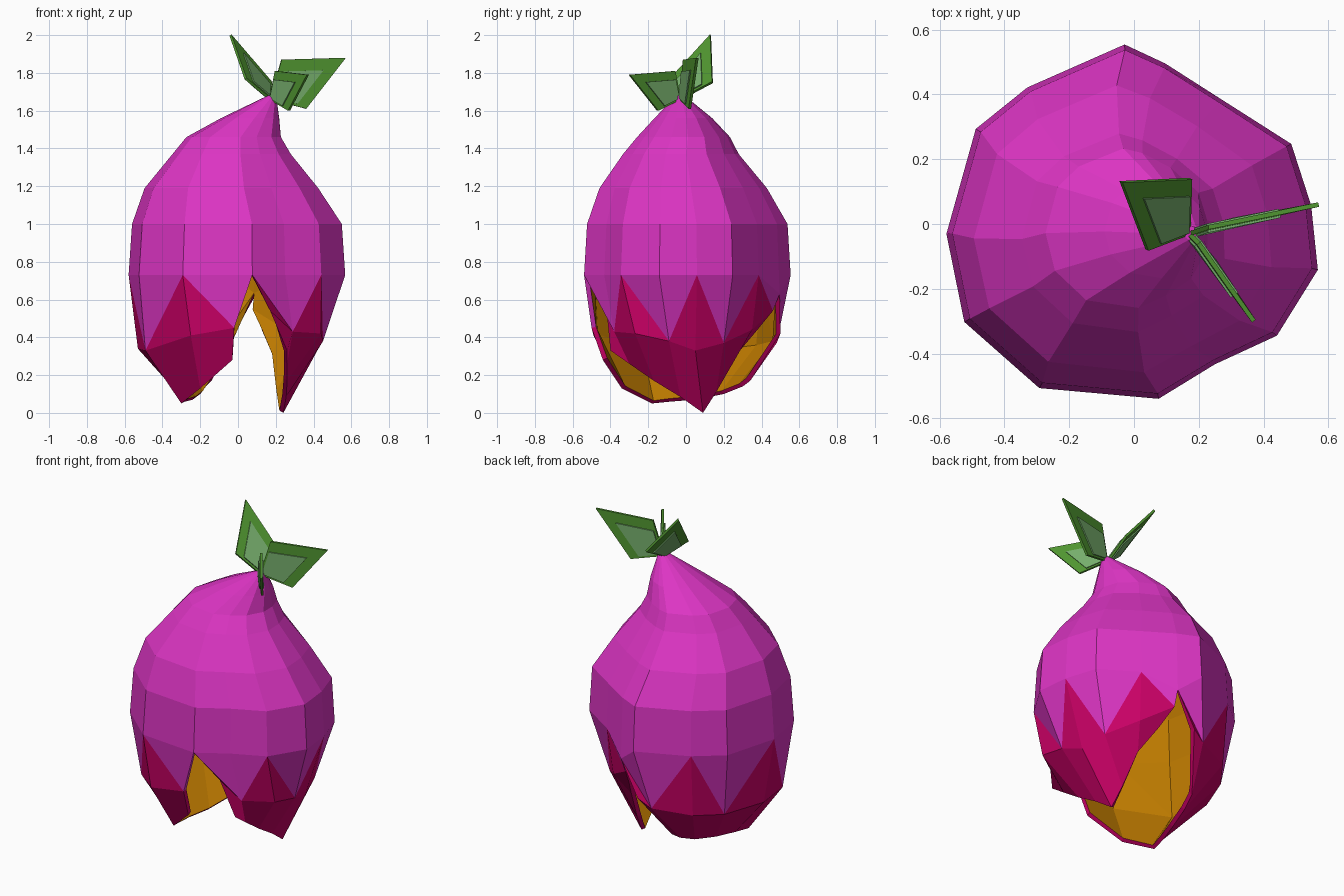
import bpy, bmesh
from math import radians, cos, sin
from mathutils import Vector as V

if "Cube" in bpy.data.objects:
    bpy.data.objects.remove(bpy.data.objects["Cube"])


def material(name, rgb):
    m = bpy.data.materials.new(name)
    m.diffuse_color = (*rgb, 1)
    m.use_nodes = True
    m.node_tree.nodes["Principled BSDF"].inputs["Base Color"].default_value = m.diffuse_color
    return m


def add_object(name, bm, mats, thick, offset):
    me = bpy.data.meshes.new(name)
    bm.to_mesh(me)
    bm.free()
    ob = bpy.data.objects.new(name, me)
    bpy.context.collection.objects.link(ob)
    for m in mats:
        me.materials.append(m)
    s = ob.modifiers.new("thickness", 'SOLIDIFY')
    s.thickness, s.offset = thick, offset
    return s


magenta = material("magenta_skin", (0.72, 0.035, 0.55))
crimson = material("crimson_base", (0.58, 0.0, 0.13))
amber = material("amber_lining", (0.50, 0.19, 0.0))
green = material("leaf_green", (0.08, 0.30, 0.03))
pale = material("leaf_pale", (0.18, 0.42, 0.15))

# Upper bulb: irregular outline (angle, radius) scaled through leaning rings
outline = [(-82, .545), (-60, .50), (-38, .56), (-14, .585), (6, .55), (27, .545), (55, .47),
           (79, .505), (93, .555), (128, .535), (149, .57), (183, .58), (210, .605), (240, .585)]
n = len(outline)
rings = [(0, 0, .73, 1), (0, 0, 1.0, .97), (-.03, -.02, 1.19, .81), (-.03, -.03, 1.37, .56),
         (-.02, -.015, 1.46, .45), (.065, -.015, 1.56, .28), (.18, -.03, 1.68, .04)]

# Hanging petals: (middle row, rim row) for each column
right_mid = [(.17, -.42, .54), (.29, -.38, .43), (.44, -.27, .42), (.45, -.09, .38),
             (.42, .05, .33), (.38, .20, .37), (.25, .35, .44), (.09, .46, .54)]
right_rim = [(.26, -.40, .33), (.26, -.30, .26), (.26, -.17, .17), (.255, -.03, .085),
             (.24, .09, 0), (.22, .16, .11), (.19, .26, .30), (.13, .37, .43)]
left_mid = [(-.02, .50, .42), (-.10, .48, .37), (-.32, .39, .35), (-.43, .24, .33),
            (-.53, 0, .34), (-.49, -.24, .33), (-.25, -.49, .41), (-.02, -.50, .45)]
left_rim = [(-.14, .34, .17), (-.17, .30, .14), (-.20, .20, .10), (-.24, .05, .07),
            (-.28, -.08, .06), (-.30, -.18, .05), (-.20, -.34, .13), (-.03, -.44, .28)]

bm = bmesh.new()
grid = []
for cx, cy, z, s in rings:
    row = []
    for a, r in outline:
        r = s * (r * s + .55 * (1 - s))     # rounder towards the neck
        row.append(bm.verts.new((cx + r * cos(radians(a)), cy + r * sin(radians(a)), z)))
    grid.append(row)
grid[0][7].co.z = .63                       # lower top of the back opening
for lo, hi in zip(grid, grid[1:]):
    for i in range(n):
        j = (i + 1) % n
        bm.faces.new((lo[i], lo[j], hi[j], hi[i]))
bm.faces.new(grid[-1])


def petal(start, mid, rim):
    """Hang a strip from the widest ring, with a zigzag colour border."""
    m = [bm.verts.new(p) for p in mid]
    e = [bm.verts.new(p) for p in rim]
    for k in range(len(m) - 1):
        a, b = grid[0][(start + k) % n], grid[0][(start + k + 1) % n]
        if k % 2:
            bm.faces.new((m[k], b, a))
            red = (m[k], m[k + 1], b)
        else:
            bm.faces.new((m[k + 1], b, a))
            red = (m[k], m[k + 1], a)
        for f in (red, (e[k], e[k + 1], m[k + 1], m[k])):
            bm.faces.new(f).material_index = 1


petal(0, right_mid, right_rim)
petal(7, left_mid, left_rim)
shell = add_object("fruit_shell", bm, (magenta, crimson, amber), .025, -1)
shell.material_offset = 2
shell.material_offset_rim = 0

# Leaves: thin kite plates, each with a paler raised panel
base = V((.17, -.03, 1.66))
leaves = {
    "left_leaf": [(.175, .14, 1.75), (-.04, .13, 2.0), (.04, -.08, 1.77)],
    "right_leaf": [(.23, -.01, 1.87), (.57, .06, 1.88), (.36, .02, 1.61)],
    "front_leaf": [(.20, -.06, 1.81), (.37, -.30, 1.79), (.27, -.15, 1.60)],
}
for name, pts in leaves.items():
    kite = [base] + [V(p) for p in pts]
    pivot = base.lerp(kite[2], .12)
    panel = [pivot.lerp(p, .66) for p in kite]
    for label, quad, mat, t in ((name, kite, green, .014), (name + "_panel", panel, pale, .028)):
        bm = bmesh.new()
        bm.faces.new([bm.verts.new(p) for p in quad])
        add_object(label, bm, (mat,), t, 0)
